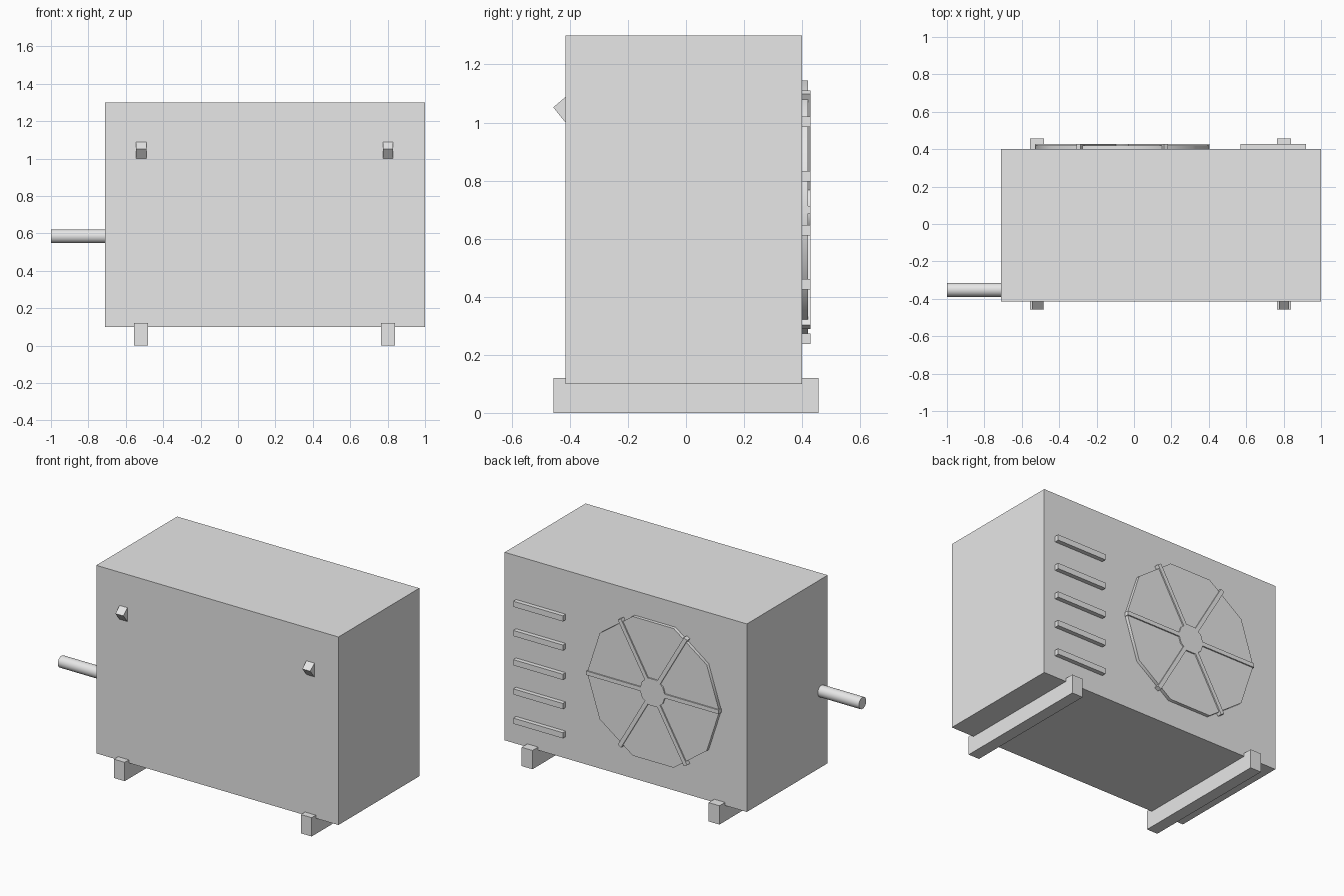
import bpy, bmesh, math
from mathutils import Matrix, Vector

if "Cube" in bpy.data.objects:
    bpy.data.objects.remove(bpy.data.objects["Cube"])

grey = bpy.data.materials.new("light grey")
grey.diffuse_color = (0.8, 0.8, 0.8, 1)
grey.use_nodes = True
grey.node_tree.nodes["Principled BSDF"].inputs["Base Color"].default_value = grey.diffuse_color


def finish(name, bm, smooth=None):
    bmesh.ops.recalc_face_normals(bm, faces=bm.faces)
    me = bpy.data.meshes.new(name)
    bm.to_mesh(me)
    bm.free()
    me.materials.append(grey)
    ob = bpy.data.objects.new(name, me)
    bpy.context.collection.objects.link(ob)
    if smooth:
        bpy.ops.object.select_all(action='DESELECT')
        ob.select_set(True)
        bpy.context.view_layer.objects.active = ob
        bpy.ops.object.shade_smooth_by_angle(angle=math.radians(smooth))
    return ob


def add_box(bm, lo, hi, turn=Matrix()):
    lo, hi = Vector(lo), Vector(hi)
    m = turn @ Matrix.Translation((lo + hi) / 2) @ Matrix.Diagonal((*(hi - lo), 1))
    bmesh.ops.create_cube(bm, size=1, matrix=m)


def box(name, lo, hi):
    bm = bmesh.new()
    add_box(bm, lo, hi)
    return finish(name, bm)


def cylinder(name, sides, radius, depth, matrix, smooth):
    bm = bmesh.new()
    bmesh.ops.create_cone(bm, cap_ends=True, segments=sides, radius1=radius,
                          radius2=radius, depth=depth, matrix=matrix)
    return finish(name, bm, smooth)


# Casing
box("casing", (-0.71, -0.415, 0.10), (1.0, 0.40, 1.30))

# Feet and wedge-shaped handles on the front
for side, x in (("left", -0.518), ("right", 0.802)):
    box(side + "_foot", (x - 0.038, -0.457, 0), (x + 0.038, 0.457, 0.12))
    bm = bmesh.new()
    outline = [(-0.415, 1.0), (-0.457, 1.052), (-0.415, 1.088)]
    face = bm.faces.new([bm.verts.new((x - 0.028, y, z)) for y, z in outline])
    ext = bmesh.ops.extrude_face_region(bm, geom=[face])
    bmesh.ops.translate(bm, vec=(0.056, 0, 0),
                        verts=[v for v in ext["geom"] if isinstance(v, bmesh.types.BMVert)])
    finish(side + "_handle", bm)

# Pipe out of the left side
cylinder("pipe", 24, 0.037, 0.31,
         Matrix.Translation((-0.845, -0.352, 0.585)) @ Matrix.Rotation(math.pi / 2, 4, 'Y'), 30)

# Vent slats on the back
for i in range(5):
    z = 0.256 + i * 0.1865
    box(f"vent_slat_{i + 1}", (0.57, 0.39, z - 0.018), (0.92, 0.428, z + 0.018))

# Fan: ten-sided plate, hub and six spokes
fan = Vector((-0.063, 0, 0.70))
lay = Matrix.Rotation(math.pi / 2, 4, 'X')
cylinder("fan_plate", 10, 0.467, 0.03,
         Matrix.Translation(fan + Vector((0, 0.406, 0))) @ lay @ Matrix.Rotation(math.pi / 2, 4, 'Z'), 40)
cylinder("fan_hub", 10, 0.09, 0.03,
         Matrix.Translation(fan + Vector((0, 0.414, 0))) @ lay @ Matrix.Rotation(math.pi / 2, 4, 'Z'), 40)
bm = bmesh.new()
for i in range(6):
    turn = Matrix.Translation(fan) @ Matrix.Rotation(math.radians(60 * i), 4, 'Y')
    add_box(bm, (0.08, 0.395, -0.013), (0.467, 0.429, 0.013), turn)
finish("fan_spokes", bm)
